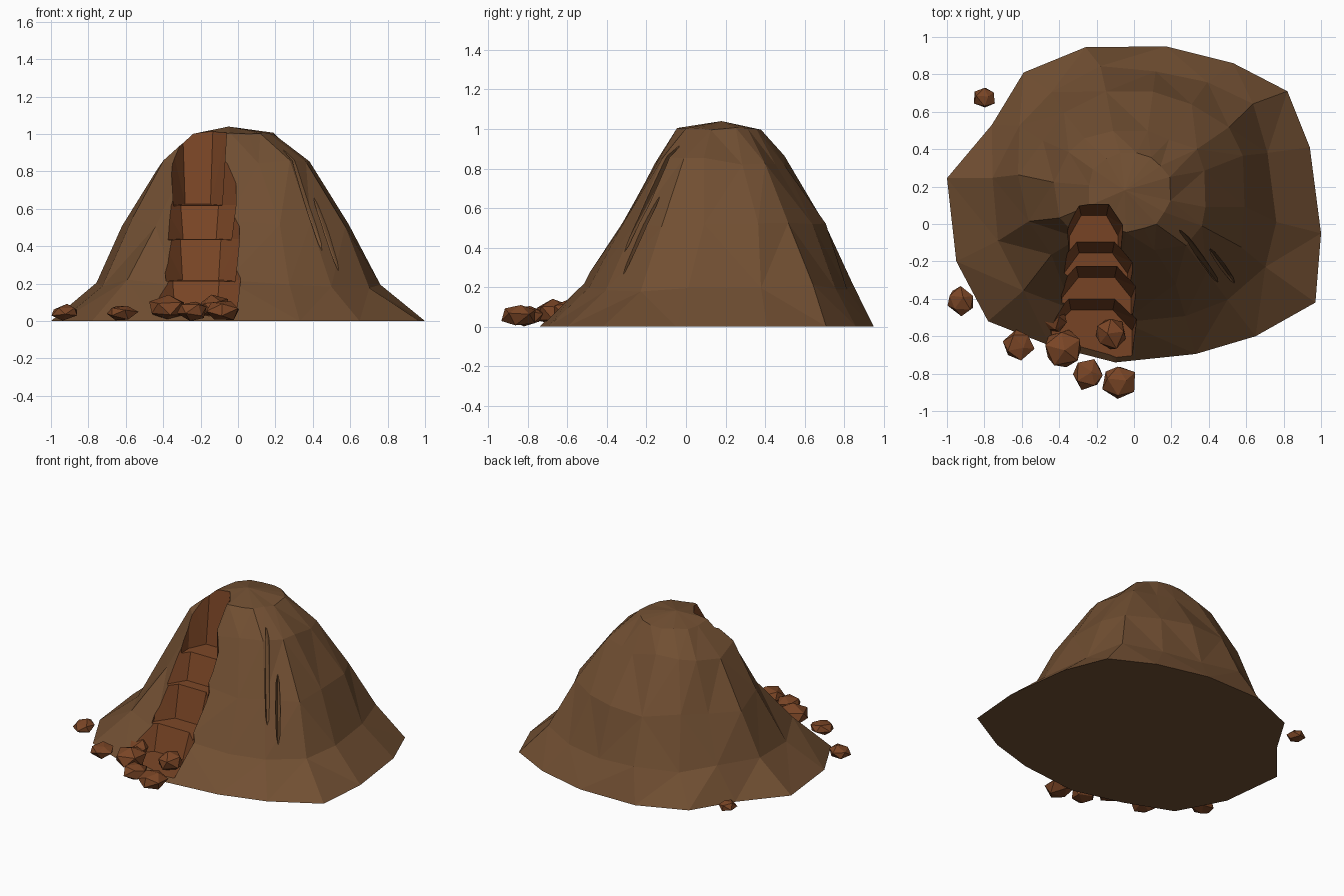
import bpy, bmesh, math, random
from mathutils import Vector, Matrix
from mathutils.bvhtree import BVHTree

if "Cube" in bpy.data.objects:
    bpy.data.objects.remove(bpy.data.objects["Cube"])

random.seed(4)


def material(name, rgb):
    m = bpy.data.materials.new(name)
    m.diffuse_color = (*rgb, 1)
    m.use_nodes = True
    m.node_tree.nodes["Principled BSDF"].inputs["Base Color"].default_value = m.diffuse_color
    return m


EARTH = material("brown earth", (0.165, 0.078, 0.032))
CLAY = material("red clay", (0.195, 0.060, 0.019))


def make_object(name, bm, mats, index=0):
    bmesh.ops.recalc_face_normals(bm, faces=bm.faces)
    for f in bm.faces:
        f.material_index = index
    me = bpy.data.meshes.new(name)
    bm.to_mesh(me)
    bm.free()
    for m in mats:
        me.materials.append(m)
    ob = bpy.data.objects.new(name, me)
    bpy.context.collection.objects.link(ob)
    return ob


# Mound: irregular base outline lofted through rounder rings to the apex
outline = [(1, -.05), (.94, .41), (.82, .71), (.53, .86), (.17, .95), (-.26, .945),
           (-.59, .81), (-.76, .53), (-1, .245), (-.95, -.2), (-.78, -.52),
           (-.45, -.65), (-.1, -.74), (.33, -.695), (.65, -.6), (.97, -.42)]
rings = [(.20, -.78, .78, -.53, .84, .55), (.53, -.61, .62, -.34, .70, .35),
         (.84, -.42, .41, -.18, .52, .2), (1.0, -.25, .20, -.04, .38, .0)]
bm = bmesh.new()
loops = [[bm.verts.new((x, y, 0)) for x, y in outline]]
for z, x0, x1, y0, y1, mix in rings:
    loop = []
    for x, y in outline:
        v = Vector((x, (y - .105) / .845))
        v = v * mix + v.normalized() * (1 - mix)
        j = .025 if z < 1 else .008
        loop.append(bm.verts.new(((x0 + x1) / 2 + v.x * (x1 - x0) / 2 + random.uniform(-j, j),
                                  (y0 + y1) / 2 + v.y * (y1 - y0) / 2 + random.uniform(-j, j),
                                  z + random.uniform(-j, j))))
    loops.append(loop)
n = len(outline)
for a, b in zip(loops, loops[1:]):
    for i in range(n):
        k = (i + 1) % n
        bm.faces.new((a[i], a[k], b[k], b[i]))
apex = bm.verts.new((-.05, .18, 1.04))
for i in range(n):
    bm.faces.new((loops[-1][i], loops[-1][(i + 1) % n], apex))
bm.faces.new(loops[0][::-1])
bmesh.ops.triangulate(bm, faces=bm.faces)
surface = BVHTree.FromBMesh(bm)
mound = make_object("mound", bm, [EARTH, CLAY])


def cut(cutter):
    cutter.hide_render = True
    cutter.hide_viewport = True
    mod = mound.modifiers.new(cutter.name, 'BOOLEAN')
    mod.operation = 'DIFFERENCE'
    mod.solver = 'EXACT'
    mod.object = cutter


# Stepped gully: each step is a half-hexagon scoop that flares upward
# left, right, back edge, floor height, riser height
steps = [(-.345, -.085, .045, .625, .38), (-.375, -.035, -.155, .44, .18),
         (-.385, -.015, -.285, .22, .22), (-.44, -.01, -.46, .04, .18)]
for i, (x0, x1, yb, z, h) in enumerate(steps):
    bm = bmesh.new()
    levels = []
    for flare, zz in ((0, z), (.06, z + h), (.065, 1.4)):
        a, b, y = x0 - flare * .4, x1 + flare * .4, yb + flare
        w = (b - a) * .24
        plan = [(a, -1.2), (a, y - .11), (a + w, y), (b - w, y), (b, y - .11), (b, -1.2)]
        levels.append([bm.verts.new((px, py, zz + (.05 * (py - yb) if flare == 0 else 0)))
                       for px, py in plan])
    for lo, hi in zip(levels, levels[1:]):
        for k in range(6):
            m = (k + 1) % 6
            bm.faces.new((lo[k], lo[m], hi[m], hi[k]))
    bm.faces.new(levels[0])
    bm.faces.new(levels[-1])
    bmesh.ops.triangulate(bm, faces=bm.faces)
    cut(make_object(f"gully_cutter_{i}", bm, [EARTH, CLAY], 1))

# Cracks: thin spindles cut along the front right slope
cracks = [((.21, .0, .93), (.46, -.33, .31)), ((.38, -.10, .65), (.55, -.33, .26))]
for i, (p, q) in enumerate(cracks):
    p, q = (surface.find_nearest(Vector(c))[0] for c in (p, q))
    mid, normal, _, _ = surface.find_nearest((p + q) / 2)
    along = (q - p).normalized()
    side = normal.cross(along).normalized()
    out = along.cross(side)
    rot = Matrix((side, out, along)).transposed().to_4x4()
    bm = bmesh.new()
    bmesh.ops.create_uvsphere(bm, u_segments=6, v_segments=4, radius=1)
    size = Matrix.Diagonal((.018, .05, (q - p).length / 2, 1))
    bmesh.ops.transform(bm, matrix=Matrix.Translation(mid) @ rot @ size, verts=bm.verts)
    cut(make_object(f"crack_cutter_{i}", bm, [EARTH, CLAY], 0))

# Boulders: squashed low-poly balls spilled around the foot
boulders = [(-.925, -.41, .08, .045), (-.62, -.645, .085, .045), (-.38, -.665, .11, .068),
            (-.245, -.805, .085, .055), (-.08, -.845, .095, .056), (-.125, -.585, .09, .075),
            (-.80, .675, .062, .04), (-.43, -.51, .075, .06)]
for i, (x, y, r, z) in enumerate(boulders):
    bm = bmesh.new()
    bmesh.ops.create_icosphere(bm, subdivisions=1, radius=1)
    turn = Matrix.Rotation(random.uniform(0, 6), 4, 'Z') @ Matrix.Rotation(random.uniform(0, .5), 4, 'X')
    bmesh.ops.transform(bm, verts=bm.verts, matrix=Matrix.Translation((x, y, z))
                        @ Matrix.Diagonal((r, r, min(z, .065), 1)) @ turn)
    for v in bm.verts:
        v.co += Vector([random.uniform(-.08, .08) * r for _ in range(3)])
        v.co.z = max(v.co.z, 0)
    make_object(f"boulder_{i}", bm, [CLAY])
